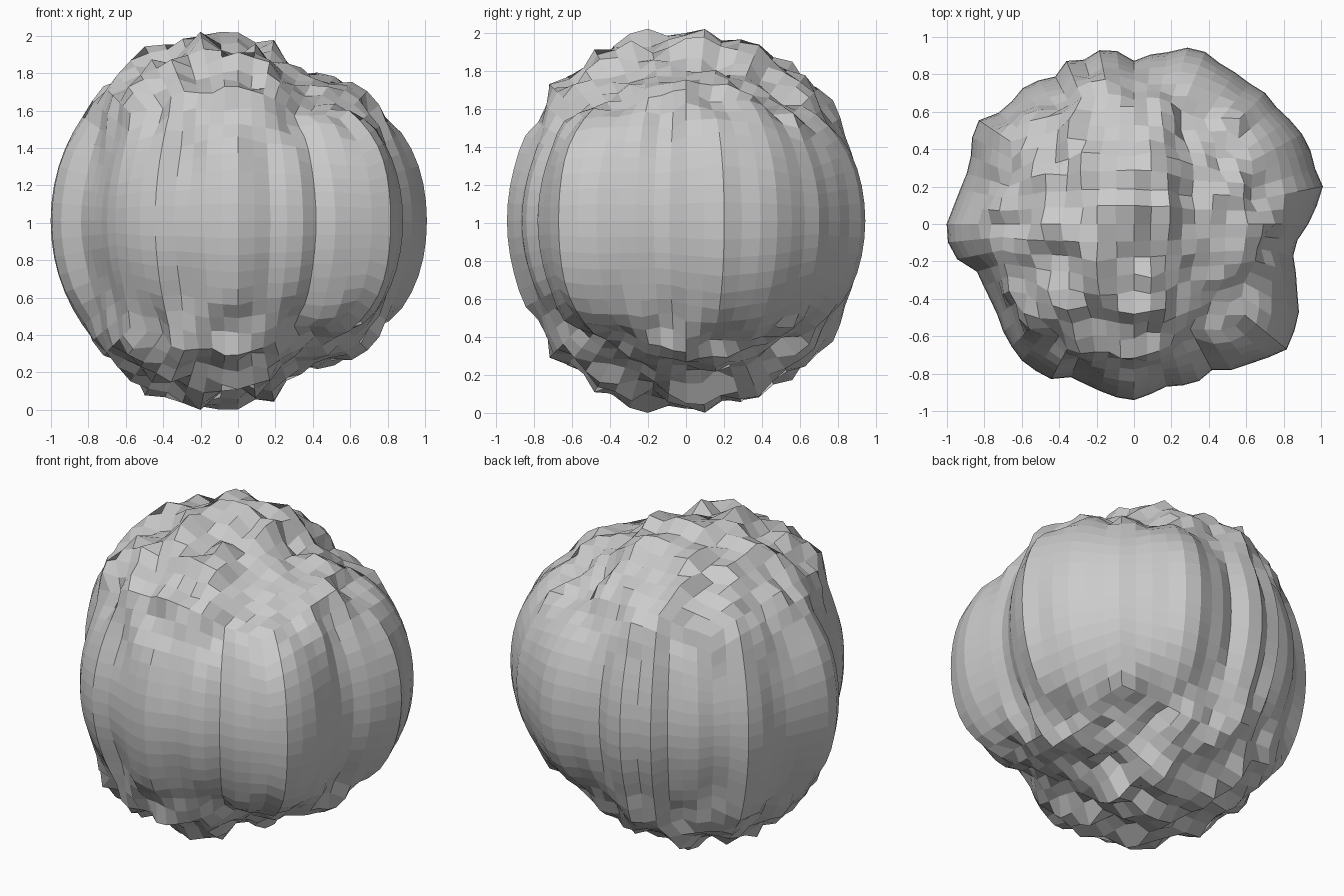
import bpy
import bmesh
import math
from mathutils import Vector, noise

default_cube = bpy.data.objects.get("Cube")
if default_cube:
    bpy.data.objects.remove(default_cube, do_unlink=True)

# Radius around the upright walls, as (angle in degrees, radius)
wall_profile = [
    (2, .96), (13, 1.02), (36, 1), (51, .98), (72, .99), (79, .93), (90, .87),
    (100, .96), (106, .92), (111, .96), (120, .89), (132, .96), (138, .92),
    (149, 1.04), (154, .94), (164, .94), (182, 1), (190, 1.01), (195, .88),
    (208, .86), (215, .89), (229, .93), (241, .95), (247, .88), (252, .89),
    (265, .93), (271, .93), (282, .88), (290, .92), (298, .89), (303, .94),
    (309, .98), (322, 1.05), (338, .95), (351, .86), (362, .96),
]

# Radius across the caps, as (sideways direction, radius)
cap_profile = [(-1, .97), (-.6, 1.01), (-.3, .99), (0, .965), (.2, .935),
               (.3, .865), (.45, .88), (.65, .93), (1, .95)]


def interpolate(profile, value):
    """Straight-line lookup in a sorted list of pairs."""
    for (start, low), (end, high) in zip(profile, profile[1:]):
        if start <= value <= end:
            return low + (high - low) * (value - start) / (end - start)
    return profile[-1][1]


def smooth_blend(value, start, end):
    factor = min(max((value - start) / (end - start), 0), 1)
    return factor * factor * (3 - 2 * factor)


def rock_radius(direction):
    """Bumps depend on the plan position only, so the walls become ridged."""
    angle = math.degrees(math.atan2(direction.y, direction.x)) % 360
    if angle < wall_profile[0][0]:
        angle += 360
    wall = interpolate(wall_profile, angle)
    cap = interpolate(cap_profile, direction.x)
    plan = Vector((direction.x * 7.3 + .37, direction.y * 7.3 + .61, .45))
    bump = noise.noise(plan)
    wall_share = smooth_blend(direction.xy.length, .68, .97)
    cap_radius = cap + bump * .1
    wall_radius = wall + bump * .025
    return cap_radius + (wall_radius - cap_radius) * wall_share


# Cube with an even grid on each side, rounded into a rugged ball
mesh_builder = bmesh.new()
bmesh.ops.create_cube(mesh_builder, size=2)
bmesh.ops.subdivide_edges(mesh_builder, edges=mesh_builder.edges[:],
                          cuts=15, use_grid_fill=True)
for vertex in mesh_builder.verts:
    direction = Vector([math.tan(c * math.pi / 4) for c in vertex.co])
    direction.normalize()
    vertex.co = direction * rock_radius(direction)

# Stand the boulder on the ground
lowest = min(vertex.co.z for vertex in mesh_builder.verts)
bmesh.ops.translate(mesh_builder, verts=mesh_builder.verts[:],
                    vec=(0, 0, -lowest))
bmesh.ops.recalc_face_normals(mesh_builder, faces=mesh_builder.faces[:])

boulder_mesh = bpy.data.meshes.new("boulder")
mesh_builder.to_mesh(boulder_mesh)
mesh_builder.free()
boulder = bpy.data.objects.new("boulder", boulder_mesh)
bpy.context.collection.objects.link(boulder)

# Plain stone colour
stone = bpy.data.materials.new("grey_stone")
stone.use_nodes = True
stone_colour = (.6, .6, .6, 1)
stone.diffuse_color = stone_colour
stone.node_tree.nodes["Principled BSDF"].inputs["Base Color"].default_value = stone_colour
boulder_mesh.materials.append(stone)
